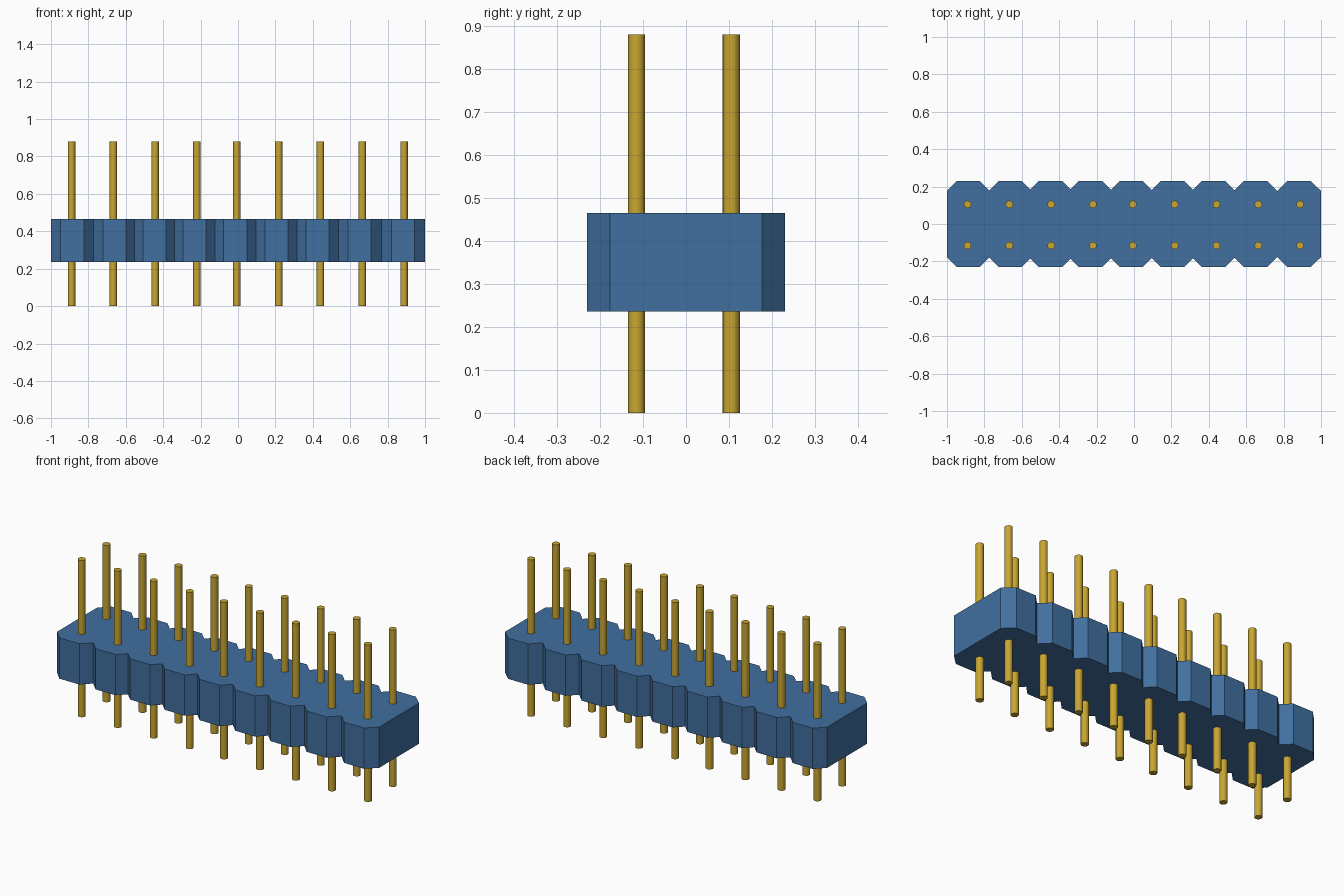
import bpy
import bmesh

cube = bpy.data.objects.get("Cube")
if cube:
    bpy.data.objects.remove(cube, do_unlink=True)


def make_material(name, color):
    mat = bpy.data.materials.new(name)
    mat.use_nodes = True
    mat.diffuse_color = color
    mat.node_tree.nodes["Principled BSDF"].inputs["Base Color"].default_value = color
    return mat


blue = make_material("blue plastic", (0.053, 0.16, 0.35, 1))
gold = make_material("gold metal", (0.58, 0.38, 0.032, 1))

# Housing: a row of chamfered lobes, extruded upward
LOBES = [-0.886, -0.661, -0.447, -0.232, -0.015, 0.206, 0.425, 0.65, 0.882]
FLAT, CHAMFER, DEPTH = 0.062, 0.053, 0.23
BOTTOM, TOP = 0.236, 0.465

edge = [(-1, DEPTH - CHAMFER)]
for i, x in enumerate(LOBES):
    edge += [(x - FLAT, DEPTH), (x + FLAT, DEPTH)]
    if i < len(LOBES) - 1:
        # V notch where neighbouring 45 degree chamfers meet
        gap = LOBES[i + 1] - x - 2 * FLAT
        edge.append((x + FLAT + gap / 2, DEPTH - gap / 2))
edge.append((1, DEPTH - CHAMFER))
outline = edge + [(x, -y) for x, y in reversed(edge)]

bm = bmesh.new()
face = bm.faces.new([bm.verts.new((x, y, BOTTOM)) for x, y in outline])
result = bmesh.ops.extrude_face_region(bm, geom=[face])
raised = [v for v in result["geom"] if isinstance(v, bmesh.types.BMVert)]
bmesh.ops.translate(bm, verts=raised, vec=(0, 0, TOP - BOTTOM))
bmesh.ops.recalc_face_normals(bm, faces=bm.faces)
mesh = bpy.data.meshes.new("housing")
bm.to_mesh(mesh)
bm.free()
mesh.materials.append(blue)
housing = bpy.data.objects.new("housing", mesh)
bpy.context.collection.objects.link(housing)

# Pins: two rows of nine, passing through the housing
PIN_HEIGHT = 0.88
for row, y in (("front", -0.115), ("back", 0.105)):
    for i in range(9):
        x = -0.89 + 0.2235 * i - (0.01 if i >= 4 else 0)
        bpy.ops.mesh.primitive_cylinder_add(
            vertices=16, radius=0.02, depth=PIN_HEIGHT,
            location=(x, y, PIN_HEIGHT / 2))
        pin = bpy.context.object
        pin.name = f"{row}_pin_{i + 1}"
        pin.data.materials.append(gold)
        bpy.ops.object.shade_smooth_by_angle()
